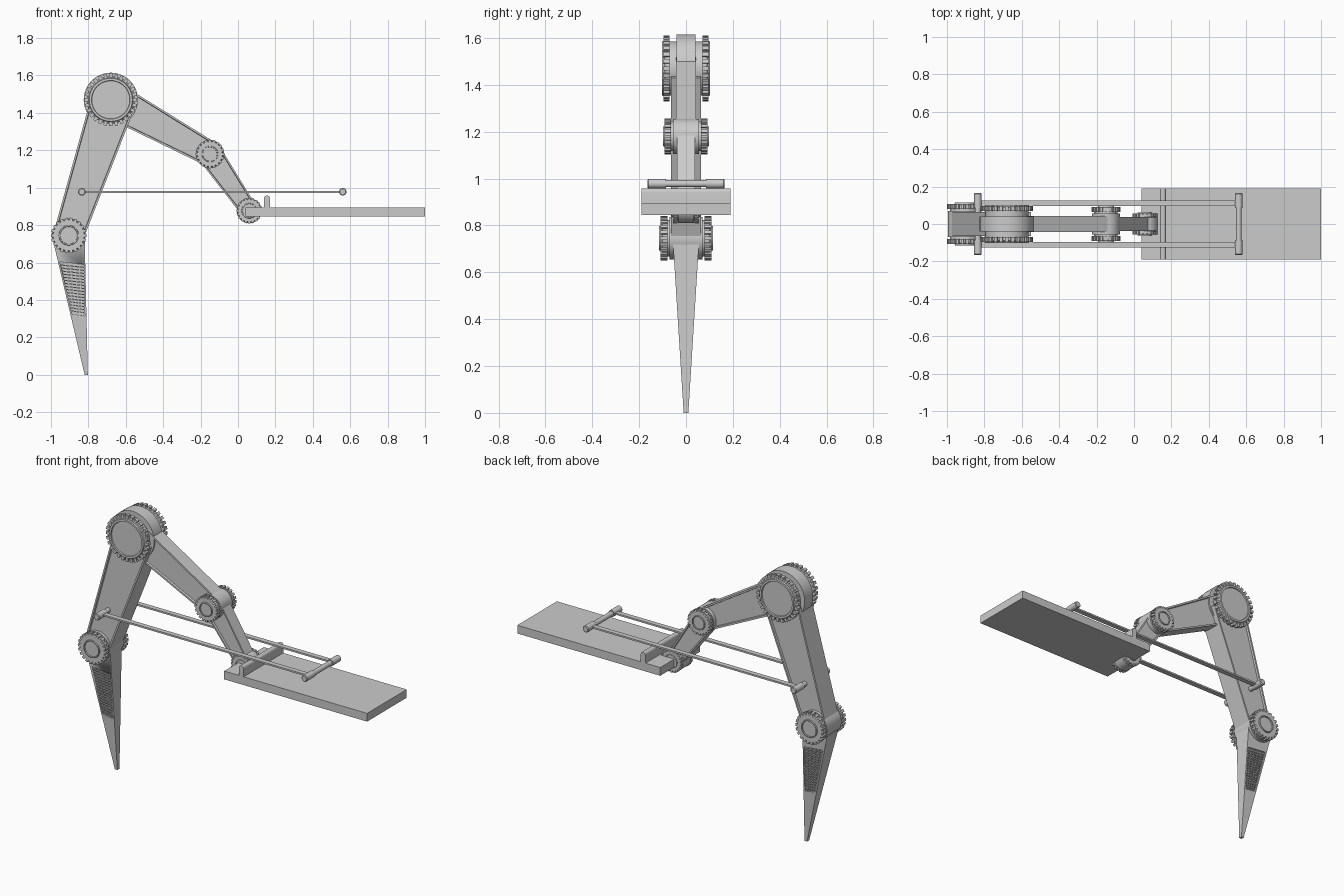
import bpy, bmesh
from math import pi, sin, cos
from mathutils import Matrix, Vector

if "Cube" in bpy.data.objects:
    bpy.data.objects.remove(bpy.data.objects["Cube"])


def finish(bm, name):
    bmesh.ops.recalc_face_normals(bm, faces=bm.faces)
    me = bpy.data.meshes.new(name)
    bm.to_mesh(me)
    bm.free()
    ob = bpy.data.objects.new(name, me)
    bpy.context.collection.objects.link(ob)
    bpy.ops.object.select_all(action='DESELECT')
    ob.select_set(True)
    bpy.context.view_layer.objects.active = ob
    bpy.ops.object.shade_smooth_by_angle(angle=0.6)
    return ob


def add_prism(bm, profile, half):
    """Extrude an xz profile symmetrically in y; half(z) gives the half depth."""
    a = [bm.verts.new((x, -half(z), z)) for x, z in profile]
    b = [bm.verts.new((x, half(z), z)) for x, z in profile]
    n = len(profile)
    caps = [bm.faces.new(a), bm.faces.new(b[::-1])]
    for i in range(n):
        bm.faces.new((a[i], b[i], b[(i + 1) % n], a[(i + 1) % n]))
    return caps


def add_box(bm, center, size, angle=0, pivot=(0, 0, 0)):
    m = (Matrix.Translation(pivot) @ Matrix.Rotation(angle, 4, 'Y')
         @ Matrix.Translation(center) @ Matrix.Diagonal((*size, 1)))
    bmesh.ops.create_cube(bm, size=1, matrix=m)


def add_lathe(bm, x, z, outline, steps=48):
    """Revolve (radius, y) points, mirrored in y, about the y axis at x, z."""
    pts = outline + [(r, -y) for r, y in reversed(outline)]
    rings = []
    for r, y in pts:
        rings.append([bm.verts.new((x + r * cos(2 * pi * i / steps), y,
                                    z + r * sin(2 * pi * i / steps))) for i in range(steps)])
    for a, b in zip(rings, rings[1:]):
        for i in range(steps):
            j = (i + 1) % steps
            bm.faces.new((a[i], a[j], b[j], b[i]))
    bm.faces.new(rings[0])
    bm.faces.new(rings[-1][::-1])


def joint(name, x, z, r, hub_r, hub_half, inner, outer, cap, teeth):
    """Pivot drum with a toothed collar and stepped cap on each side."""
    bm = bmesh.new()
    base = r * 0.91
    d = (outer - inner) * 0.2
    add_lathe(bm, x, z, [(cap * .88, outer - d), (cap * .9, outer), (cap, outer),
                         (cap * 1.03, outer - d), (base * .94, outer - d), (base, outer - 2 * d),
                         (base, inner), (base * .9, inner), (base * .9, hub_half),
                         (hub_r, hub_half)])
    w = 2 * pi * r / teeth * 0.55
    for side in (-1, 1):
        for i in range(teeth):
            add_box(bm, (r - r * .075, side * (inner + outer - d) / 2, 0),
                    (r * .15, outer - d - inner, w), 2 * pi * i / teeth, (x, 0, z))
    return finish(bm, name)


def link(name, p, q, start, end, depth, rim):
    """Tapered arm with a recessed panel on both sides."""
    p, q = Vector(p), Vector(q)
    d = (q - p).normalized()
    n = Vector((-d.y, d.x))
    bm = bmesh.new()
    caps = add_prism(bm, [p + n * start[0], q + n * end[0], q - n * end[1], p - n * start[1]],
                     lambda z: depth)
    bmesh.ops.recalc_face_normals(bm, faces=bm.faces)
    bmesh.ops.inset_individual(bm, faces=caps, thickness=rim, depth=0)
    bmesh.ops.inset_individual(bm, faces=caps, thickness=0.003, depth=-0.012)
    return finish(bm, name)


shoulder, elbow, wrist, knee = (-.68, 1.47), (-.15, 1.18), (.06, .877), (-.905, .745)

# Toothed pivots
joint("shoulder_joint", *shoulder, .141, .145, .04, .07, .102, .115, 28)
joint("elbow_joint", *elbow, .077, .075, .055, .064, .098, .042, 20)
joint("wrist_joint", *wrist, .069, .067, .035, .037, .061, .04, 20)
joint("knee_joint", *knee, .095, .09, .07, .079, .115, .052, 22)

# Arms between the pivots
link("lower_arm", shoulder, knee, (.135, .105), (.08, .082), .064, .014)
link("upper_arm", shoulder, elbow, (.10, .095), (.068, .066), .043, .014)
link("wrist_arm", elbow, wrist, (.066, .066), (.046, .046), .038, .012)


# Tapered foot spike with recessed lattice windows
def foot_half(z):
    return .01 + .0625 * z


bm = bmesh.new()
add_prism(bm, [(-.985, .70), (-.82, .74), (-.803, 0), (-.82, 0)], foot_half)
foot = finish(bm, "foot_spike")

tl, tr, br, bl = [Vector(v) for v in ((-.952, .603), (-.824, .590), (-.819, .315), (-.888, .325))]
for side in (-1, 1):
    bm = bmesh.new()
    for s in (0, .1):
        for v in (tl, tr, br, bl):
            bm.verts.new((v.x, side * (foot_half(v.y) - .012 + s), v.y))
    bmesh.ops.convex_hull(bm, input=bm.verts)
    cutter = finish(bm, "window_cutter")
    cutter.hide_render = True
    cutter.hide_viewport = True
    cutter.display_type = 'WIRE'
    mod = foot.modifiers.new("window", 'BOOLEAN')
    mod.operation = 'DIFFERENCE'
    mod.solver = 'EXACT'
    mod.object = cutter

bm = bmesh.new()
rows, cols = 17, 5
for i in range(1, rows):
    t, h = i / rows, Vector((0, .003))
    a, b = tl.lerp(bl, t), tr.lerp(br, t)
    add_prism(bm, [a + h, b + h, b - h, a - h], lambda z: foot_half(z) - .003)
for i in range(1, cols):
    t, h = i / cols, Vector((.002, 0))
    a, b = tl.lerp(tr, t), bl.lerp(br, t)
    add_prism(bm, [a - h, a + h, b + h, b - h], lambda z: foot_half(z) - .005)
finish(bm, "foot_lattice")

# Mounting plate with a round-topped cross rib
bm = bmesh.new()
add_box(bm, (.52, 0, .87), (.96, .38, .05))
finish(bm, "mounting_plate")
bm = bmesh.new()
arc = [(.155 + .016 * cos(pi * i / 10), .942 + .016 * sin(pi * i / 10)) for i in range(11)]
add_prism(bm, [(.139, .88), (.171, .88)] + arc, lambda z: .19)
finish(bm, "plate_rib")

# Cross pins with thick ends, joined by two flat straps
for name, x in (("arm_pin", -.835), ("plate_pin", .56)):
    bm = bmesh.new()
    add_lathe(bm, x, .978, [(.016, .165), (.02, .161), (.02, .085), (.015, .085)], 24)
    finish(bm, name)
for name, y in (("front_strap", -.11), ("back_strap", .11)):
    bm = bmesh.new()
    add_box(bm, (-.1375, y, .978), (1.395, .03, .01))
    finish(bm, name)
